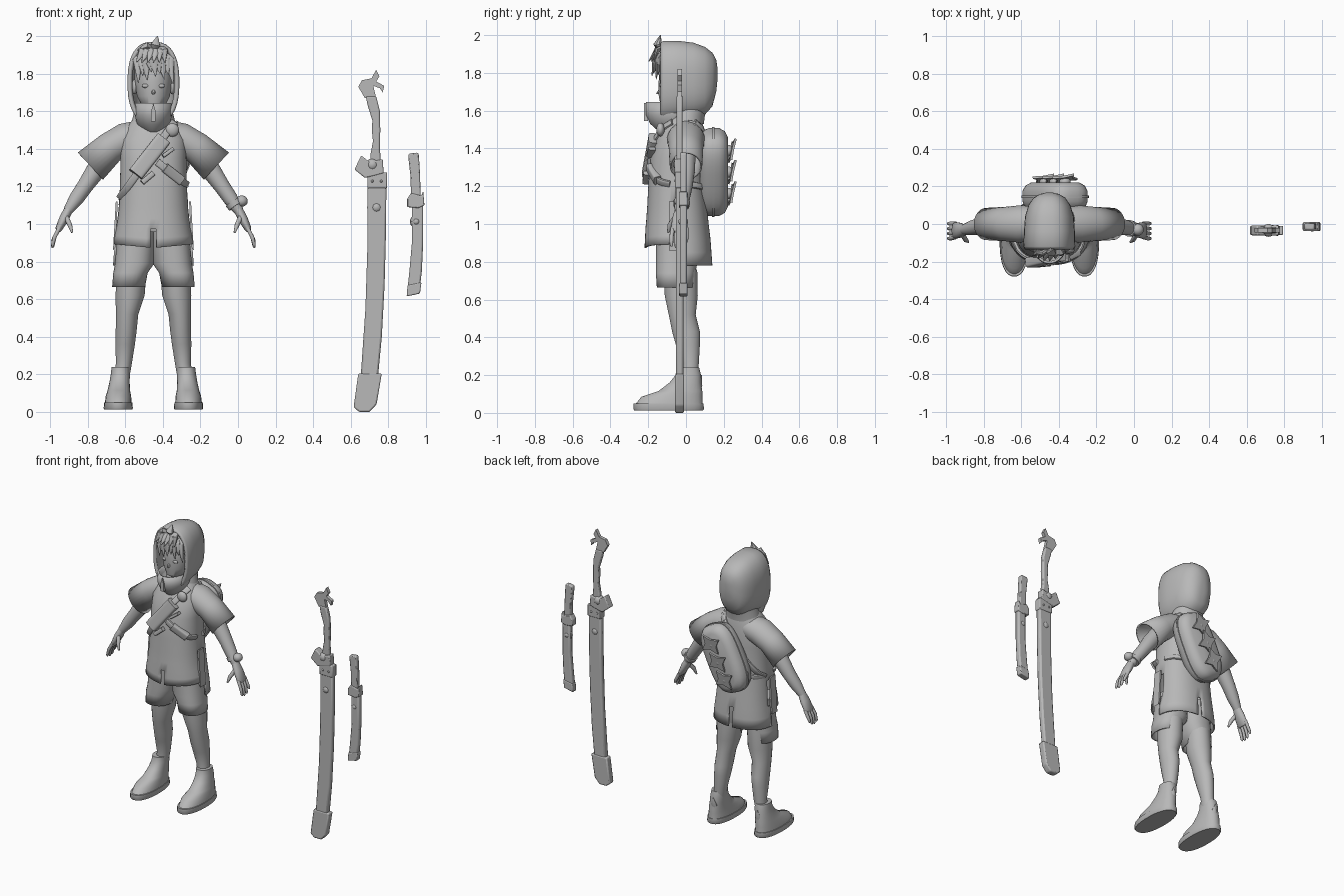
import bpy, bmesh, math
from mathutils import Vector, Matrix

CX = -0.45          # centre line of the figure
X, Y, Z = Vector((1, 0, 0)), Vector((0, 1, 0)), Vector((0, 0, 1))
grey = bpy.data.materials.new("plain_grey")
grey.diffuse_color = (0.48, 0.48, 0.48, 1)


def make(name, bm, off=CX):
    bmesh.ops.recalc_face_normals(bm, faces=bm.faces)
    me = bpy.data.meshes.new(name)
    bm.to_mesh(me)
    bm.free()
    ob = bpy.data.objects.new(name, me)
    ob.location.x = off
    me.materials.append(grey)
    bpy.context.collection.objects.link(ob)
    return ob


def loft(rings, n=20, axis=None, p=2.0, caps=(True, True)):
    """Rings are (x, y, z, ra, rb); axis 'z' or 'y' keeps them parallel, None follows the path."""
    bm, rows = bmesh.new(), []
    pts = [Vector(r[:3]) for r in rings]
    for i, r in enumerate(rings):
        if axis == 'z':
            a, b = X, Y
        elif axis == 'y':
            a, b = Z, X
        else:
            t = (pts[min(i + 1, len(pts) - 1)] - pts[max(i - 1, 0)]).normalized()
            a = Y.cross(t).normalized()
            b = t.cross(a)
        row = []
        for k in range(n):
            th = 2 * math.pi * (k + 0.5) / n
            c, s = math.cos(th), math.sin(th)
            c, s = [math.copysign(abs(v) ** (2 / p), v) for v in (c, s)]
            row.append(bm.verts.new(pts[i] + a * r[3] * c + b * r[4] * s))
        rows.append(row)
    for r0, r1 in zip(rows, rows[1:]):
        for k in range(n):
            j = (k + 1) % n
            bm.faces.new((r0[k], r0[j], r1[j], r1[k]))
    if caps[0]:
        bm.faces.new(rows[0][::-1])
    if caps[1]:
        bm.faces.new(rows[-1])
    return bm


def thicken(ob, t):
    m = ob.modifiers.new("thickness", 'SOLIDIFY')
    m.thickness = t


def prism(name, pts, y0, y1, off=0, bevel=0.0):
    bm = bmesh.new()
    f = bm.faces.new([bm.verts.new((x, y0, z)) for x, z in pts])
    ext = bmesh.ops.extrude_face_region(bm, geom=[f])
    for v in ext["geom"]:
        if isinstance(v, bmesh.types.BMVert):
            v.co.y = y1
    ob = make(name, bm, off)
    if bevel:
        m = ob.modifiers.new("bevel", 'BEVEL')
        m.width, m.segments = bevel, 2
    return ob


def ball(name, c, size, off=CX):
    bm = bmesh.new()
    bmesh.ops.create_uvsphere(bm, u_segments=20, v_segments=12, radius=1)
    bmesh.ops.transform(bm, matrix=Matrix.Translation(c) @ Matrix.Diagonal((*size, 1)), verts=bm.verts)
    return make(name, bm, off)


def spike(name, a, m, b, r, flat=0.6):
    make(name, loft([(*a, r * 0.6, r * flat * 0.6), (*m, r, r * flat), (*b, 0.002, 0.002)], 8))


# tunic profile: height, half width, front y, back y
TUNIC = [(0.78, 0.215, -0.22, 0.14), (0.85, 0.21, -0.217, 0.135), (0.92, 0.2, -0.215, 0.13),
         (1.0, 0.192, -0.21, 0.12), (1.1, 0.185, -0.205, 0.11), (1.2, 0.178, -0.2, 0.1),
         (1.35, 0.175, -0.19, 0.1), (1.45, 0.175, -0.16, 0.1), (1.52, 0.14, -0.125, 0.09),
         (1.58, 0.09, -0.09, 0.08)]


def surface_y(x, z, side):
    for a, b in zip(TUNIC, TUNIC[1:]):
        if a[0] <= z <= b[0]:
            t = (z - a[0]) / (b[0] - a[0])
            rx, f, k = [a[i] + (b[i] - a[i]) * t for i in (1, 2, 3)]
            u = max(0, 1 - (abs(x) / rx) ** 2.3) ** (1 / 2.3)
            return (f + k) / 2 + side * (k - f) / 2 * u
    return 0


def strap(name, x0, z0, x1, z1, side, w):
    rings = []
    for i in range(15):
        t = i / 14
        x, z = x0 + (x1 - x0) * t, z0 + (z1 - z0) * t
        rings.append((x, surface_y(x, z, side) + side * 0.006, z, w, 0.01))
    make(name, loft(rings, 12, p=4))


# tunic with side slits, centre slits and a shorter front
bm = loft([(0, (f + k) / 2, z, rx, (k - f) / 2) for z, rx, f, k in TUNIC], 64, 'z', 2.3, (False, True))
cut = []
for f in bm.faces:
    c = f.calc_center_median()
    if (c.z < 1.1 and -0.08 < c.y < -0.02) or (abs(c.x) < 0.008 and c.z < (0.92 if c.y < 0 else 0.9)):
        cut.append(f)
bmesh.ops.delete(bm, geom=cut, context='FACES')
for v in bm.verts:
    if v.co.z < 1.1 and v.co.y < -0.05:
        v.co.z = 1.1 - (1.1 - v.co.z) * (0.71 - abs(v.co.x) * 0.3)
thicken(make("tunic", bm), 0.01)

for s, side in ((-1, "right"), (1, "left")):
    # sleeves and arms
    thicken(make(side + "_sleeve", loft([(s * 0.06, 0, 1.47, 0.085, 0.09), (s * 0.15, 0, 1.45, 0.088, 0.1),
            (s * 0.23, 0, 1.405, 0.085, 0.092), (s * 0.335, 0, 1.308, 0.099, 0.086)], 28, caps=(True, False))), 0.01)
    make(side + "_arm", loft([(s * 0.2, 0, 1.42, 0.055, 0.055), (s * 0.31, -0.005, 1.28, 0.052, 0.052),
         (s * 0.365, -0.01, 1.2, 0.043, 0.045), (s * 0.41, -0.02, 1.135, 0.04, 0.04),
         (s * 0.455, -0.03, 1.07, 0.026, 0.028)], 20))
    # hands
    make(side + "_palm", loft([(s * 0.447, -0.03, 1.085, 0.024, 0.026), (s * 0.475, -0.033, 1.03, 0.026, 0.04),
         (s * 0.503, -0.035, 0.975, 0.019, 0.045), (s * 0.508, -0.035, 0.96, 0.012, 0.04)], 16))
    for i, drop in enumerate((0.88, 0.872, 0.878, 0.9)):
        y = -0.07 + i * 0.024
        make(side + "_finger", loft([(s * 0.5, y, 0.98, 0.011, 0.012), (s * 0.526, y * 1.1, 0.93, 0.011, 0.011),
             (s * 0.536, y * 1.1, drop + 0.01, 0.009, 0.009), (s * 0.537, y * 1.1, drop, 0.004, 0.004)], 10))
    make(side + "_thumb", loft([(s * 0.465, -0.05, 1.04, 0.014, 0.016), (s * 0.445, -0.085, 0.995, 0.013, 0.013),
         (s * 0.432, -0.095, 0.955, 0.006, 0.006)], 10))
    # shorts, legs, boots
    thicken(make(side + "_shorts_leg", loft([(s * 0.132, -0.055, 0.665, 0.088, 0.1), (s * 0.122, -0.055, 0.74, 0.092, 0.105),
            (s * 0.1, -0.05, 0.79, 0.105, 0.11), (s * 0.09, -0.05, 0.96, 0.1, 0.11)], 28, 'z', 2.3, (False, True))), 0.01)
    make(side + "_leg", loft([(s * 0.168, 0.015, 0.18, 0.04, 0.048), (s * 0.157, 0.022, 0.26, 0.043, 0.046),
         (s * 0.15, 0.01, 0.36, 0.052, 0.064), (s * 0.145, 0, 0.43, 0.056, 0.074), (s * 0.14, -0.02, 0.52, 0.06, 0.072),
         (s * 0.124, -0.025, 0.62, 0.078, 0.088), (s * 0.115, -0.03, 0.76, 0.08, 0.09)], 24, 'z'))
    make(side + "_boot", loft([(s * 0.187, -0.09, 0.045, 0.072, 0.18), (s * 0.186, -0.075, 0.085, 0.068, 0.162),
         (s * 0.184, -0.03, 0.115, 0.06, 0.117), (s * 0.18, -0.004, 0.16, 0.054, 0.084),
         (s * 0.176, 0.012, 0.2, 0.051, 0.068), (s * 0.174, 0.01, 0.24, 0.048, 0.06)], 28, 'z', 2.2))
    make(side + "_sole", loft([(s * 0.187, -0.092, 0.012, 0.074, 0.182), (s * 0.187, -0.092, 0.02, 0.078, 0.188),
         (s * 0.187, -0.092, 0.05, 0.076, 0.186)], 28, 'z', 2.3))
    spike(side + "_heel_tab", (s * 0.176, 0.06, 0.1), (s * 0.176, 0.068, 0.15), (s * 0.176, 0.082, 0.2), 0.025, 0.8)
    # eyes
    ball(side + "_eye", (s * 0.042, -0.132, 1.735), (0.02, 0.01, 0.011))
    ball(side + "_ear", (s * 0.1, -0.03, 1.73), (0.015, 0.03, 0.04))
    # pocket flap hanging at the hip slit
    prism(side + "_hip_strip", [(s * 0.19, 1.12), (s * 0.2, 1.12), (s * 0.215, 0.86), (s * 0.2, 0.88)], -0.09, -0.03, CX)

# head and neck
make("head", loft([(0, -0.06, 1.6, 0.02, 0.04), (0, -0.055, 1.625, 0.06, 0.08), (0, -0.045, 1.68, 0.088, 0.1),
     (0, -0.03, 1.76, 0.1, 0.115), (0, -0.02, 1.84, 0.1, 0.118), (0, -0.01, 1.9, 0.075, 0.09),
     (0, -0.01, 1.93, 0.02, 0.03)], 28, 'z'))
make("neck", loft([(0, -0.02, 1.5, 0.06, 0.06), (0, -0.02, 1.66, 0.05, 0.055)], 16, 'z'))
spike("nose", (0, -0.12, 1.73), (0, -0.138, 1.7), (0, -0.157, 1.69), 0.014, 1)
# hood, open at the front
thicken(make("hood", loft([(0, -0.135, 1.75, 0.21, 0.13), (0, -0.12, 1.752, 0.217, 0.138), (0, -0.04, 1.758, 0.212, 0.136),
        (0, 0.04, 1.76, 0.2, 0.13), (0, 0.1, 1.758, 0.18, 0.112), (0, 0.14, 1.765, 0.142, 0.085),
        (0, 0.16, 1.785, 0.085, 0.05), (0, 0.167, 1.795, 0.03, 0.018)], 36, 'y', 2.5, (False, True))), 0.022)
make("hood_base", loft([(0, -0.005, 1.53, 0.12, 0.1), (0, 0.0, 1.57, 0.11, 0.1), (0, 0.01, 1.61, 0.1, 0.1)], 28, 'z'))
# tall collar over the chin
thicken(make("collar", loft([(0, -0.055, 1.49, 0.05, 0.09), (0, -0.07, 1.53, 0.088, 0.12), (0, -0.08, 1.58, 0.1, 0.134),
        (0, -0.08, 1.645, 0.098, 0.132)], 28, 'z', 2, (True, False))), 0.014)
prism("collar_fastener", [(-0.012, 1.545), (0.012, 1.545), (0.012, 1.6), (0, 1.64), (-0.012, 1.6)], -0.222, -0.2, CX)

# hair locks
for i in range(9):
    x = -0.088 + i * 0.022
    drop = (1.75, 1.79, 1.765, 1.81, 1.785, 1.8, 1.77, 1.795, 1.745)[i]
    spike("fringe_lock", (x * 0.4, -0.1, 1.925), (x * 0.95, -0.165 + abs(x) * 0.4, 1.87), (x * 1.05 + 0.012, -0.18 + abs(x) * 0.5, drop), 0.03)
for i in range(6):
    x = -0.07 + i * 0.028
    spike("crown_lock", (x * 0.4, -0.09, 1.95), (x * 0.8, -0.155, 1.92), (x * 1.1 - 0.015, -0.205 + abs(x) * 0.5, 1.86), 0.024)
spike("hair_tuft", (0.0, -0.12, 1.915), (0.012, -0.15, 1.955), (0.022, -0.135, 2.0), 0.026, 0.9)
spike("hair_tuft_side", (0, -0.13, 1.93), (-0.035, -0.155, 1.95), (-0.085, -0.15, 1.925), 0.018, 0.9)

# cross-body strap, waist belt and their pouches
strap("chest_strap", -0.178, 1.14, 0.11, 1.54, -1, 0.02)
strap("back_strap", -0.178, 1.14, 0.11, 1.54, 1, 0.02)
strap("side_belt", 0.02, 1.33, 0.176, 1.21, -1, 0.02)
strap("waist_belt_back", -0.178, 1.14, 0.176, 1.21, 1, 0.016)
make("chest_pouch", loft([(-0.095, -0.205, 1.265, 0.042, 0.028), (0.055, -0.17, 1.455, 0.042, 0.028)], 24, p=5))
make("pouch_band_low", loft([(-0.06, -0.206, 1.22, 0.014, 0.025), (0.0, -0.2, 1.27, 0.014, 0.025)], 16, p=5))
make("pouch_clasp", loft([(0.05, -0.19, 1.36, 0.01, 0.02), (0.105, -0.18, 1.4, 0.01, 0.02)], 12, p=5))
make("belt_pouch", loft([(0.06, -0.192, 1.30, 0.026, 0.02), (0.15, -0.15, 1.23, 0.026, 0.02)], 16, p=5))
ball("strap_knob", (0.1, -0.135, 1.5), (0.036, 0.022, 0.036))
strap("shoulder_loop", 0.08, 1.5, 0.13, 1.53, 1, 0.02)

# bracelet
make("bracelet", loft([(0.422, -0.022, 1.118, 0.044, 0.044), (0.438, -0.025, 1.094, 0.042, 0.042)], 20))
ball("bracelet_bead", (0.47, -0.03, 1.122), (0.032, 0.032, 0.03))

# backpack, leaning to one shoulder, with three star plates
lean = math.radians(25)
pack_c = Vector((0.03, 0, 1.275))
pack = make("backpack", loft([(0, 0.075, 0, 0.2, 0.1), (0, 0.088, 0, 0.222, 0.12), (0, 0.12, 0, 0.237, 0.13),
            (0, 0.175, 0, 0.237, 0.13), (0, 0.205, 0, 0.222, 0.115), (0, 0.222, 0, 0.19, 0.085)], 40, 'y', 3))
pack.location = pack_c + X * CX
pack.rotation_euler.y = lean
seam = make("backpack_seam", loft([(0, 0.138, 0, 0.243, 0.136), (0, 0.152, 0, 0.243, 0.136)], 40, 'y', 3))
seam.location, seam.rotation_euler.y = pack.location, lean
for t in (-0.125, 0, 0.125):
    pts = [((0.082 if k % 2 == 0 else 0.04) * math.sin(k * math.pi / 4 + 0.2),
            (0.082 if k % 2 == 0 else 0.04) * math.cos(k * math.pi / 4 + 0.2)) for k in range(8)]
    star = prism("star_plate", pts, -0.006, 0.006, CX)
    star.location = pack_c + Vector((CX + t * math.sin(lean), 0.243, t * math.cos(lean)))
    star.rotation_euler = (-0.25, lean, 0)
    ball("star_stud", pack_c + Vector((t * math.sin(lean), 0.225, t * math.cos(lean))), (0.03, 0.025, 0.03))


def ring(name, x, z, r, y, thick):
    bpy.ops.mesh.primitive_torus_add(location=(x, y, z), rotation=(math.pi / 2, 0, 0), major_radius=r,
                                     minor_radius=thick, major_segments=24, minor_segments=8)
    bpy.context.object.name = name
    bpy.context.object.data.materials.append(grey)


# long sword
prism("long_sheath", [(0.69, 1.27), (0.688, 0.86), (0.678, 0.55), (0.653, 0.19), (0.745, 0.19), (0.765, 0.4),
      (0.78, 0.68), (0.787, 0.95), (0.79, 1.27)], -0.054, -0.014, 0, 0.01)
prism("long_sheath_tip", [(0.64, 0.205), (0.615, 0.025), (0.645, 0), (0.70, 0), (0.737, 0.04), (0.765, 0.205)],
      -0.058, -0.01, 0, 0.008)
prism("long_sheath_throat", [(0.688, 1.275), (0.688, 1.19), (0.793, 1.19), (0.793, 1.275)], -0.058, -0.01, 0, 0.006)
prism("long_handle", [(0.70, 1.27), (0.705, 1.37), (0.718, 1.44), (0.712, 1.5), (0.715, 1.55), (0.69, 1.63),
      (0.68, 1.68), (0.735, 1.68), (0.755, 1.6), (0.757, 1.5), (0.755, 1.4), (0.765, 1.27)], -0.05, -0.018, 0, 0.008)
prism("long_pommel_hook", [(0.675, 1.67), (0.64, 1.73), (0.66, 1.765), (0.71, 1.775), (0.735, 1.82), (0.752, 1.785),
      (0.735, 1.758), (0.778, 1.735), (0.77, 1.70), (0.755, 1.722), (0.72, 1.735), (0.735, 1.67)], -0.046, -0.022)
prism("long_guard", [(0.62, 1.29), (0.655, 1.365), (0.70, 1.33), (0.77, 1.345), (0.775, 1.27), (0.70, 1.25),
      (0.675, 1.245)], -0.06, -0.008, 0, 0.006)
ball("long_guard_bead", (0.715, -0.034, 1.315), (0.034, 0.034, 0.034), 0)
ring("long_sheath_ring", 0.737, 1.088, 0.038, -0.034, 0.012)
ball("long_sheath_disc", (0.737, -0.034, 1.088), (0.03, 0.028, 0.03), 0)
for x in (0.715, 0.762):
    ball("sheath_rivet", (x, -0.034, 1.228), (0.011, 0.03, 0.013), 0)

# short sword
prism("short_sheath", [(0.925, 1.11), (0.925, 0.9), (0.912, 0.75), (0.90, 0.64), (0.905, 0.62), (0.965, 0.635),
      (0.978, 0.75), (0.985, 0.9), (0.985, 1.11)], -0.033, 0.005, 0, 0.009)
prism("short_sheath_tip", [(0.897, 0.615), (0.968, 0.63), (0.976, 0.69), (0.902, 0.675)], -0.036, 0.008, 0, 0.006)
prism("short_handle", [(0.92, 1.15), (0.918, 1.25), (0.905, 1.365), (0.912, 1.375), (0.955, 1.38), (0.962, 1.37),
      (0.968, 1.27), (0.972, 1.15)], -0.03, 0.002, 0, 0.008)
prism("short_guard", [(0.90, 1.09), (0.90, 1.135), (0.92, 1.165), (0.975, 1.15), (0.985, 1.175), (0.992, 1.1),
      (0.96, 1.085)], -0.038, 0.01, 0, 0.006)
ring("short_sheath_ring", 0.948, 1.013, 0.024, -0.014, 0.01)
ball("short_sheath_disc", (0.948, -0.014, 1.013), (0.022, 0.026, 0.022), 0)

bpy.ops.object.select_all(action='SELECT')
bpy.context.view_layer.objects.active = bpy.context.scene.objects["tunic"]
bpy.ops.object.shade_smooth_by_angle(angle=math.radians(40))
